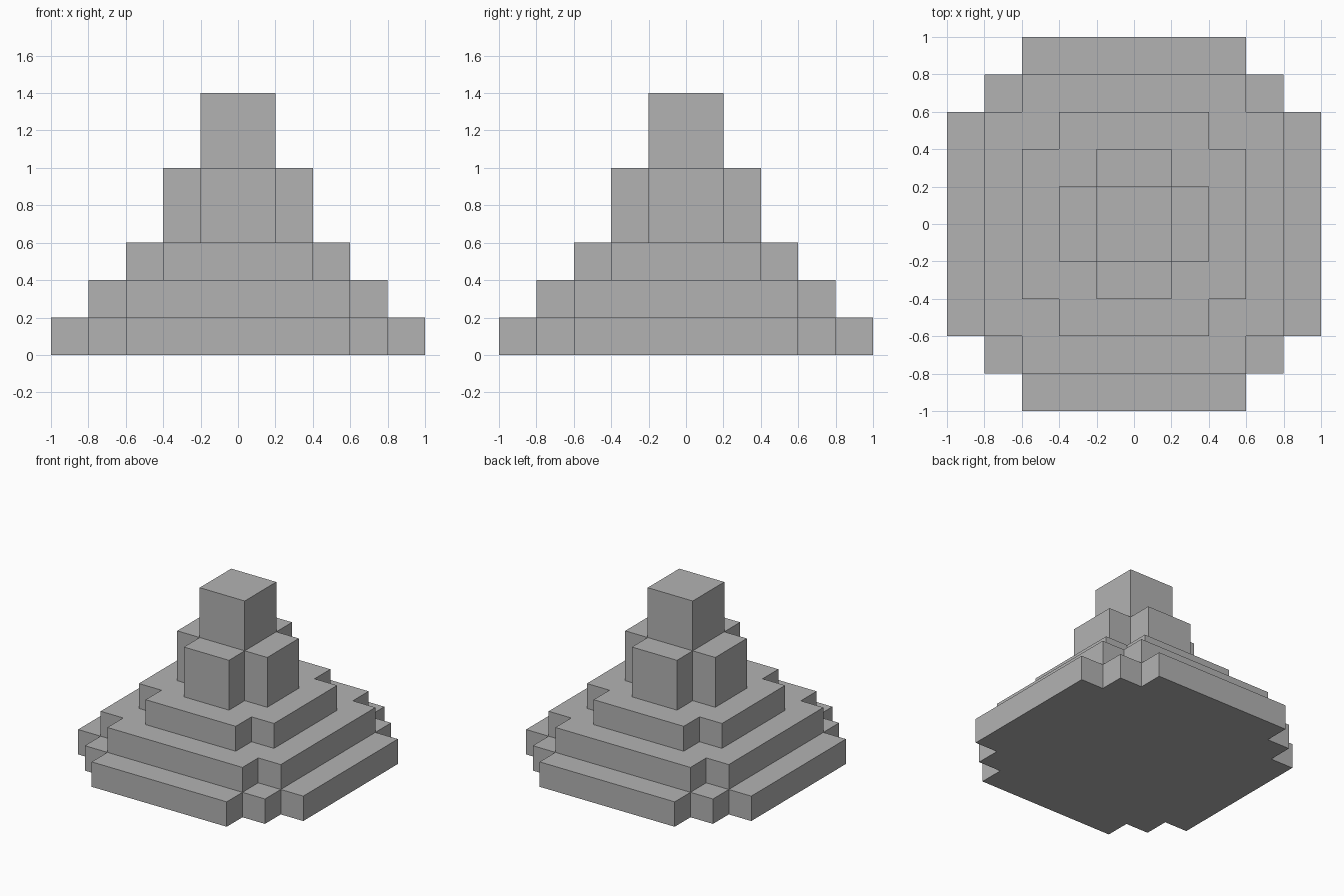
import bpy
import bmesh
from mathutils import Vector

cube = bpy.data.objects.get("Cube")
if cube:
    bpy.data.objects.remove(cube, do_unlink=True)

# Single stone colour
stone = bpy.data.materials.new("stone_grey")
stone.use_nodes = True
colour = (0.45, 0.45, 0.45, 1)
stone.diffuse_color = colour
stone.node_tree.nodes["Principled BSDF"].inputs["Base Color"].default_value = colour


def stepped_outline(steps):
    """Four-way symmetric outline whose corners are notched at each half-width."""
    corner = []
    for i, x in enumerate(steps):
        y = steps[-1 - i]
        corner.append((x, y))
        if i + 1 < len(steps):
            corner.append((steps[i + 1], y))
    outline = []
    for _ in range(4):
        outline += corner
        corner = [(-y, x) for x, y in corner]
    return outline


def add_tier(name, steps, bottom, top):
    bm = bmesh.new()
    base = bm.faces.new([bm.verts.new((x, y, bottom)) for x, y in stepped_outline(steps)])
    raised = bmesh.ops.extrude_face_region(bm, geom=[base], use_keep_orig=True)["geom"]
    verts = [v for v in raised if isinstance(v, bmesh.types.BMVert)]
    bmesh.ops.translate(bm, verts=verts, vec=Vector((0, 0, top - bottom)))
    bmesh.ops.recalc_face_normals(bm, faces=bm.faces)
    mesh = bpy.data.meshes.new(name)
    bm.to_mesh(mesh)
    bm.free()
    mesh.materials.append(stone)
    bpy.context.collection.objects.link(bpy.data.objects.new(name, mesh))


# Tiers from the ground up: notched half-widths, bottom, top
add_tier("base_tier", [1.0, 0.8, 0.6], 0.0, 0.2)
add_tier("lower_tier", [0.8, 0.6], 0.2, 0.4)
add_tier("middle_tier", [0.6, 0.4], 0.4, 0.6)
add_tier("cross_tier", [0.4, 0.2], 0.6, 1.0)
add_tier("top_block", [0.2], 1.0, 1.4)
